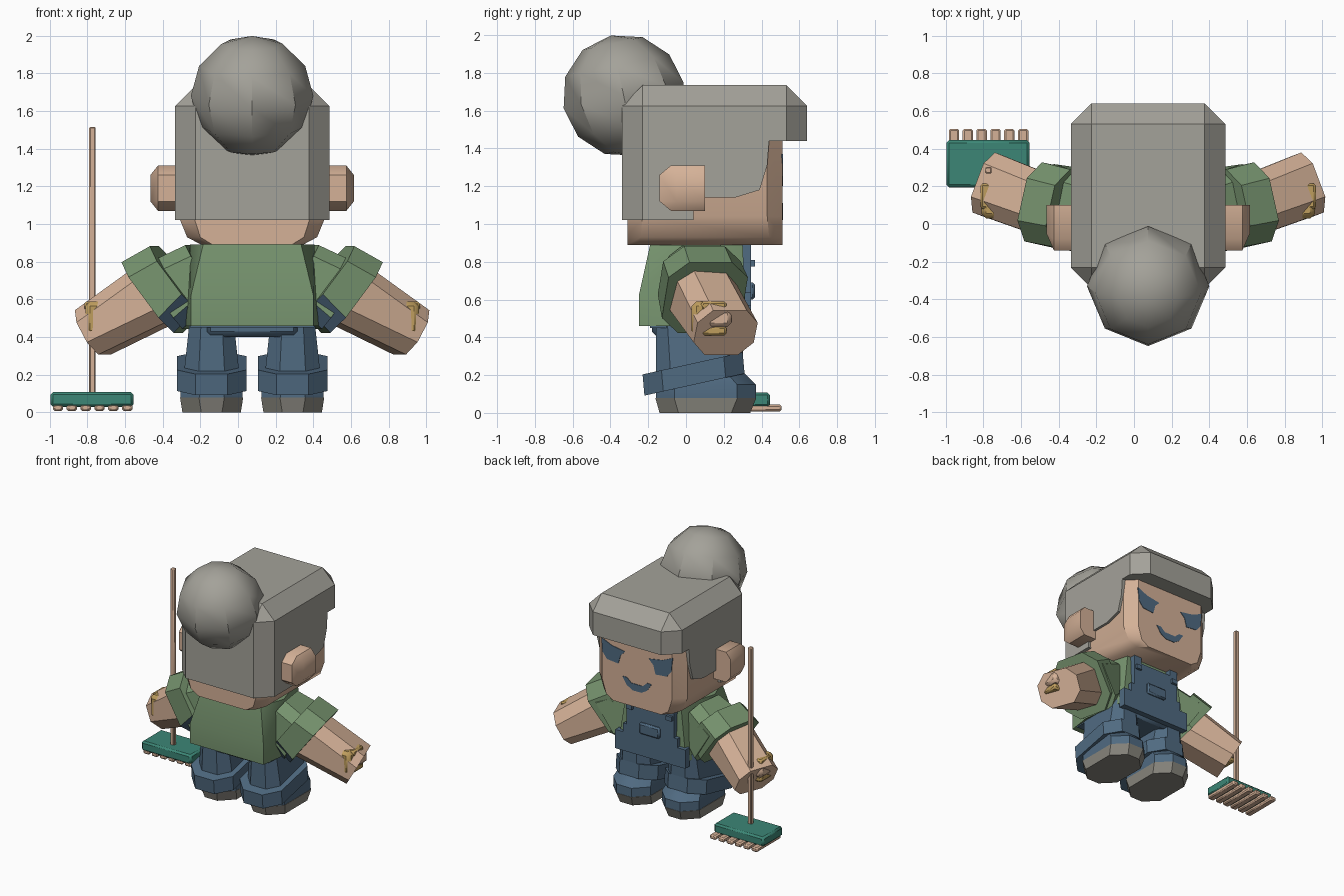
import bpy, bmesh, math
from mathutils import Vector, Matrix

if "Cube" in bpy.data.objects:
    bpy.data.objects.remove(bpy.data.objects["Cube"])

CX = 0.075  # body centre line


def mat(name, rgb):
    m = bpy.data.materials.new(name)
    m.diffuse_color = (*rgb, 1)
    m.use_nodes = True
    m.node_tree.nodes["Principled BSDF"].inputs["Base Color"].default_value = m.diffuse_color
    return m


HAIR = mat("grey_hair", (0.37, 0.36, 0.32))
SOLE = mat("grey_sole", (0.25, 0.24, 0.21))
SKIN = mat("skin", (0.66, 0.44, 0.31))
GREEN = mat("green_shirt", (0.18, 0.29, 0.155))
BLUE = mat("blue_denim", (0.08, 0.145, 0.22))
GOLD = mat("gold", (0.52, 0.34, 0.11))
TEAL = mat("teal", (0.045, 0.24, 0.18))


def finish(bm, name, *mats):
    bmesh.ops.recalc_face_normals(bm, faces=bm.faces[:])
    me = bpy.data.meshes.new(name)
    bm.to_mesh(me)
    bm.free()
    ob = bpy.data.objects.new(name, me)
    bpy.context.collection.objects.link(ob)
    for m in mats:
        me.materials.append(m)
    return ob


def hull(name, pts, *mats):
    bm = bmesh.new()
    for p in pts:
        bm.verts.new(p)
    r = bmesh.ops.convex_hull(bm, input=bm.verts[:])
    junk = [v for v in set(r["geom_interior"] + r["geom_unused"])
            if isinstance(v, bmesh.types.BMVert)]
    bmesh.ops.delete(bm, geom=junk, context="VERTS")
    bmesh.ops.dissolve_limit(bm, angle_limit=0.01, verts=bm.verts[:], edges=bm.edges[:])
    return finish(bm, name, *mats)


def box(name, x, y, z, m, bevel=0.0, rule=None):
    """Box from three ranges; rule picks which edges are chamfered."""
    bm = bmesh.new()
    bmesh.ops.create_cube(bm, size=1)
    for v in bm.verts:
        v.co = [r[0] if c < 0 else r[1] for c, r in zip(v.co, (x, y, z))]
    if bevel:
        edges = [e for e in bm.edges if rule is None or
                 rule((e.verts[0].co + e.verts[1].co) / 2, e.verts[0].co - e.verts[1].co)]
        bmesh.ops.bevel(bm, geom=edges, offset=bevel, segments=1, affect="EDGES", profile=0.5)
    return finish(bm, name, m)


def prism(name, outline, lo, hi, m, axis):
    """Extrude an outline along x (outline is y,z) or along y (outline is x,z)."""
    place = (lambda a, b, t: (t, a, b)) if axis == "x" else (lambda a, b, t: (a, t, b))
    bm = bmesh.new()
    f = bm.faces.new([bm.verts.new(place(a, b, lo)) for a, b in outline])
    r = bmesh.ops.extrude_face_region(bm, geom=[f])
    step = Vector(place(0, 0, hi - lo))
    for v in r["geom"]:
        if isinstance(v, bmesh.types.BMVert):
            v.co += step
    return finish(bm, name, m)


def octagon(w, h, c):
    w, h = w / 2, h / 2
    return [(w, h - c), (w - c, h), (c - w, h), (-w, h - c),
            (-w, c - h), (c - w, -h), (w - c, -h), (w, c - h)]


def limb(name, p, q, s1, s2, c, *mats):
    """Chamfered tapering block from p to q, end sizes s1 and s2."""
    p, q = Vector(p), Vector(q)
    d = (q - p).normalized()
    side = Vector((0, 0, 1)).cross(d).normalized()
    up = d.cross(side)
    pts = [o + side * a + up * b for o, s in ((p, s1), (q, s2)) for a, b in octagon(*s, c)]
    return hull(name, pts, *mats)


def ring(cx, cy, z, w, l, c, slope=0.0):
    return [(cx + a, cy + b, z + slope * b) for a, b in octagon(w, l, c)]


# Head with narrowed jaw
hull("head", [p for z, w, c in ((0.89, 0.54, 0.06), (0.93, 0.69, 0.07), (1.04, 0.78, 0.08), (1.6, 0.78, 0.08))
              for p in ring(CX, 0.10, z, w, 0.82, c)], SKIN)

# Hair: side profile cut by a chamfered block
hair = prism("hair", [(-0.34, 1.02), (0.04, 1.02), (0.04, 1.14), (0.26, 1.14), (0.39, 1.18), (0.43, 1.31),
                      (0.44, 1.44), (0.64, 1.44), (0.64, 1.80), (-0.34, 1.80)], -0.40, 0.55, HAIR, "x")
cutter = box("hair_cutter", (CX - 0.41, CX + 0.41), (-0.341, 0.641), (0.95, 1.735), HAIR, 0.11,
             lambda m, d: m.z > 1.0)
mod = hair.modifiers.new("chamfer", "BOOLEAN")
mod.operation, mod.solver, mod.object = "INTERSECT", "EXACT", cutter
cutter.hide_render = True
cutter.hide_viewport = True

# Hair bun
bm = bmesh.new()
bmesh.ops.create_uvsphere(bm, u_segments=8, v_segments=6, radius=0.325,
                          matrix=Matrix.Translation((CX, -0.33, 1.68)) @ Matrix.Rotation(math.radians(12), 4, "X"))
finish(bm, "hair_bun", HAIR)

# Mouth
prism("mouth", [(CX + x, z) for x, z in ((-0.13, 1.11), (-0.09, 1.05), (-0.04, 1.02), (0.04, 1.02), (0.09, 1.05),
                                         (0.13, 1.11), (0.09, 1.11), (0.05, 1.075), (-0.05, 1.075), (-0.09, 1.11))],
      0.505, 0.514, BLUE, "y")

# Shirt body
hull("shirt", [(CX + s * x, y, z) for s in (-1, 1) for x, y, z in (
    (0.325, -0.25, 0.46), (0.325, -0.25, 0.62), (0.26, -0.19, 0.89),
    (0.36, 0.0, 0.46), (0.33, 0.0, 0.89), (0.30, 0.32, 0.46), (0.24, 0.30, 0.89))], GREEN)

# Overalls
box("hips", (CX - 0.25, CX + 0.25), (-0.18, 0.31), (0.40, 0.58), BLUE, 0.03)
box("waistband", (CX - 0.33, CX + 0.33), (-0.19, -0.10), (0.45, 0.52), BLUE)
prism("bib", [(CX + x, z) for x, z in ((-0.31, 0.42), (0.31, 0.42), (0.31, 0.57), (0.24, 0.57), (0.24, 0.64),
      (0.21, 0.64), (0.21, 0.89), (0.14, 0.89), (0.14, 0.84), (-0.14, 0.84), (-0.14, 0.89), (-0.21, 0.89),
      (-0.21, 0.64), (-0.24, 0.64), (-0.24, 0.57), (-0.31, 0.57))], 0.29, 0.345, BLUE, "y")
box("bib_pocket", (CX - 0.09, CX + 0.09), (0.33, 0.365), (0.60, 0.69), BLUE, 0.012)

for s, tag in ((1, "right"), (-1, "left")):
    def X(u):
        return CX + s * u

    def span(a, b):
        return tuple(sorted((X(a), X(b))))

    # Eye and ear
    prism("eye_" + tag, [(X(0.205 + u), 1.28 + v) for u, v in (
        (-0.10, 0.03), (0.02, 0.05), (0.11, 0.09), (0.10, -0.02), (0.06, -0.07), (-0.04, -0.08), (-0.06, -0.01))],
        0.505, 0.514, BLUE, "y")
    hull("ear_" + tag, [(X(u), y, 1.19 + t * h) for t in (-1, 1) for u, y, h in (
        (0.36, 0.10, 0.12), (0.36, -0.08, 0.12), (0.36, -0.14, 0.07), (0.50, 0.10, 0.12), (0.50, -0.08, 0.12),
        (0.50, -0.14, 0.07), (0.54, 0.10, 0.07), (0.54, -0.05, 0.07))], SKIN)

    # Strap buckle
    box("buckle_" + tag, span(0.15, 0.20), (0.33, 0.365), (0.775, 0.81), BLUE)

    # Sleeve and flared cuff, denim-coloured on the lower back
    sleeve = limb("sleeve_" + tag, (X(0.25), 0.07, 0.75), (X(0.46), 0.10, 0.61),
                  (0.34, 0.33), (0.42, 0.40), 0.07, GREEN, BLUE)
    cuff = limb("sleeve_cuff_" + tag, (X(0.395), 0.07, 0.715), (X(0.53), 0.10, 0.61),
                (0.42, 0.42), (0.43, 0.47), 0.10, GREEN, BLUE)
    for ob in (sleeve, cuff):
        for f in ob.data.polygons:
            if f.normal.y < -0.2 and f.normal.z < -0.3:
                f.material_index = 1

    # Arm, hand band and thumb
    limb("arm_" + tag, (X(0.42), 0.05, 0.68), (X(0.845), 0.21, 0.425), (0.32, 0.36), (0.34, 0.27), 0.075, SKIN)
    box("hand_band_" + tag, span(0.70, 0.885), (0.03, 0.12), (0.41, 0.59), GOLD, 0.025)
    for z in (0.41, 0.54):
        box("band_prong_" + tag, span(0.80, 0.89), (0.08, 0.215), (z, z + 0.05), GOLD, 0.012)
    box("thumb_" + tag, span(0.80, 0.91), (0.11, 0.24), (0.455, 0.55), SKIN, 0.02)

    # Leg, slanted trouser cuff and shoe
    lx = X(0.215)
    hull("leg_" + tag, ring(lx, 0.07, 0.50, 0.23, 0.46, 0.06) + ring(lx, 0.07, 0.18, 0.30, 0.46, 0.08), BLUE)
    hull("leg_cuff_" + tag, ring(lx, 0.045, 0.15, 0.37, 0.53, 0.10, 0.22) +
         ring(lx, 0.035, 0.262, 0.37, 0.53, 0.10, 0.22), BLUE)
    hull("shoe_" + tag, ring(lx, 0.105, 0.075, 0.33, 0.53, 0.10) + ring(lx, 0.105, 0.15, 0.33, 0.53, 0.10) +
         ring(lx, 0.09, 0.22, 0.28, 0.42, 0.09), BLUE)
    hull("sole_" + tag, ring(lx, 0.10, 0.0, 0.31, 0.48, 0.10) + ring(lx, 0.105, 0.08, 0.335, 0.535, 0.10), SOLE)

# Broom
box("broom_handle", (-0.79, -0.755), (0.268, 0.303), (0.08, 1.515), SKIN, 0.006)
box("broom_head", (-0.995, -0.555), (0.195, 0.445), (0.03, 0.108), TEAL, 0.014)
for i in range(6):
    x = -0.983 + i * 0.0735
    box("broom_bristle_%d" % (i + 1), (x, x + 0.055), (0.20, 0.505), (0.008, 0.044), SKIN, 0.009)

# Smooth shading with sharp creases kept
for ob in bpy.context.collection.objects:
    if not ob.hide_render:
        ob.select_set(True)
        bpy.context.view_layer.objects.active = ob
bpy.ops.object.shade_smooth_by_angle(angle=math.radians(40))
